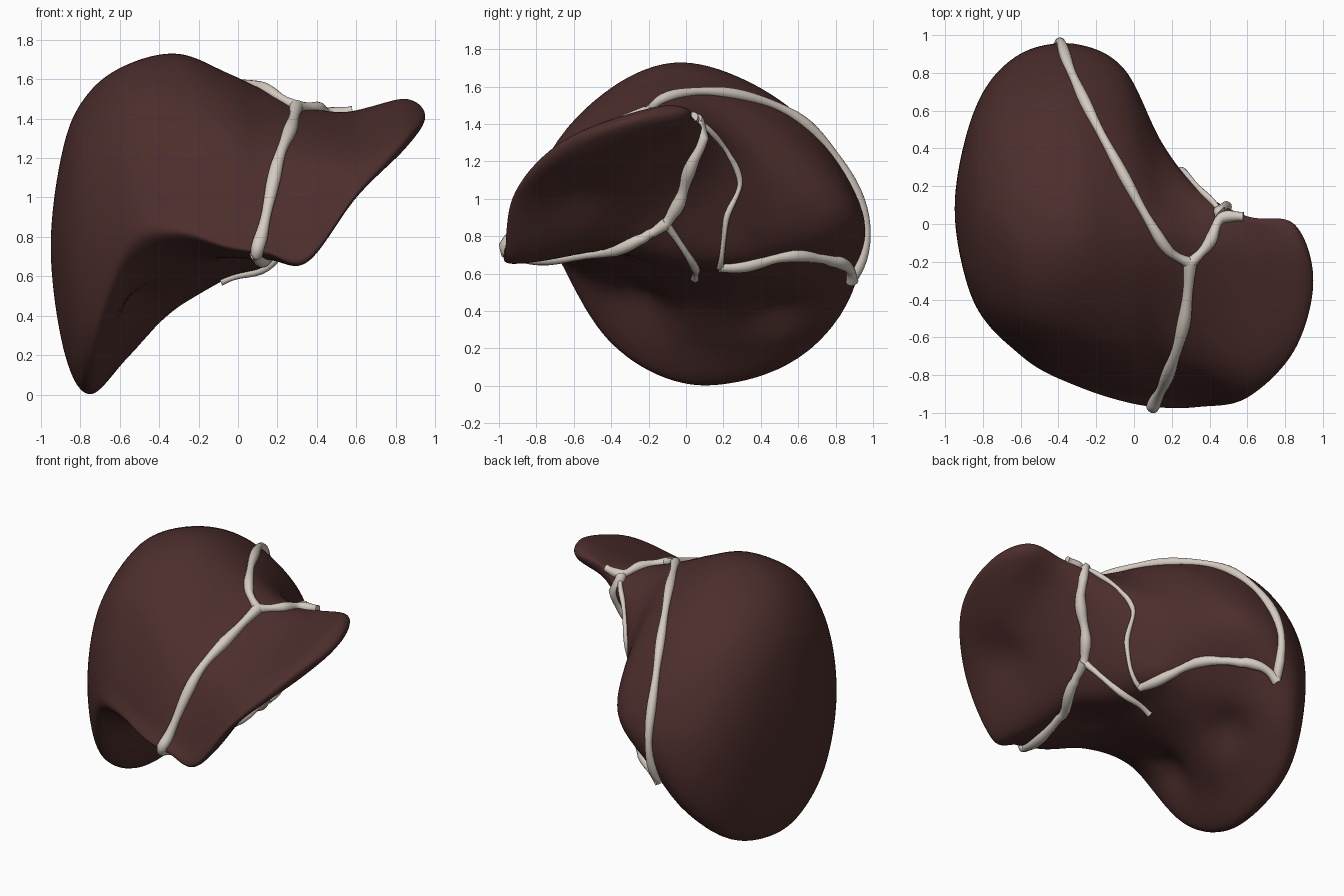
import bpy, bmesh, math
from mathutils import Vector
from mathutils.bvhtree import BVHTree

if "Cube" in bpy.data.objects:
    bpy.data.objects.remove(bpy.data.objects["Cube"])


def material(name, color):
    m = bpy.data.materials.new(name)
    m.diffuse_color = color
    m.use_nodes = True
    m.node_tree.nodes["Principled BSDF"].inputs["Base Color"].default_value = m.diffuse_color
    return m


def spline(a, b, c, d, t):
    return 0.5 * (2 * b + (c - a) * t + (2 * a - 5 * b + 4 * c - d) * t * t
                  + (3 * b - a - 3 * c + d) * t ** 3)


def sample(points, steps, closed=False):
    n = len(points)
    get = (lambda i: points[i % n]) if closed else (lambda i: points[max(0, min(n - 1, i))])
    out = []
    for i in range(n if closed else n - 1):
        out += [spline(get(i - 1), get(i), get(i + 1), get(i + 2), k / steps) for k in range(steps)]
    return out if closed else out + [points[-1]]


# Cross-sections at x: lower front, front, upper front, top, upper back, back, lower back, bottom
right_lobe = [
    (-0.88, (-.2, .4), (-.33, .75), (-.23, 1.12), (.08, 1.28), (.39, 1.12), (.5, .75), (.39, .37), (.06, .21)),
    (-0.75, (-.41, .24), (-.56, .75), (-.42, 1.29), (.02, 1.54), (.51, 1.34), (.77, .8), (.62, .19), (.07, .0)),
    (-0.55, (-.64, .65), (-.71, .95), (-.49, 1.47), (-.03, 1.68), (.55, 1.46), (.91, .87), (.79, .35), (.12, .21)),
    (-0.30, (-.75, .75), (-.82, .93), (-.56, 1.46), (-.03, 1.73), (.58, 1.46), (.95, .9), (.74, .57), (.2, .44)),
    (-0.05, (-.84, .71), (-.89, .85), (-.64, 1.36), (-.08, 1.63), (.45, 1.43), (.82, .97), (.58, .7), (.15, .59)),
    (0.15, (-.88, .69), (-.91, .82), (-.66, 1.26), (-.14, 1.53), (.17, 1.43), (.42, 1.1), (.34, .8), (.1, .66)),
]
left_lobe = [
    (0.35, (-.9, .67), (-.93, .8), (-.72, 1.2), (-.2, 1.44), (.05, 1.42), (.18, 1.27), (.06, 1.05), (-.25, .88)),
    (0.60, (-.86, 1.0), (-.9, 1.06), (-.72, 1.23), (-.25, 1.4), (-.03, 1.44), (.04, 1.42), (-.03, 1.3), (-.4, 1.09)),
    (0.85, (-.62, 1.25), (-.66, 1.3), (-.52, 1.38), (-.25, 1.47), (-.08, 1.5), (0, 1.46), (-.08, 1.38), (-.35, 1.28)),
]
tips = Vector((-.95, .08, .75)), Vector((.95, -.3, 1.41))

# Smooth rings, then smooth interpolation from tip to tip
RES, STEPS = 12, 12
rings = [sample([Vector((s[0], y, z)) for y, z in s[1:]], RES, True) for s in right_lobe + left_lobe]
N = len(rings[0])
opposite = lambda r: r[N // 2:] + r[:N // 2]
chain = [opposite(rings[0]), [tips[0]] * N] + rings + [[tips[1]] * N, opposite(rings[-1])]
loops = []
for i in range(1, len(chain) - 2):
    for k in range(STEPS):
        loops.append([spline(*(chain[i + o][j] for o in (-1, 0, 1, 2)), k / STEPS) for j in range(N)])
loops = loops[1:]

# Impressions pressed into the underside: centre, radius, push
impressions = [
    (Vector((-.42, .45, .42)), .18, Vector((-.05, 0, .06))),
    (Vector((-.48, -.25, .45)), .18, Vector((-.06, .02, .08))),
    (Vector((.55, -.62, 1.0)), .22, Vector((-.02, .02, .04))),
    (Vector((.05, -.45, .66)), .28, Vector((0, 0, .09))),
]


def dented(p, under):
    q = p.copy()
    for c, r, push in impressions:
        q += push * math.exp(-((p - c).length / r) ** 2 * 1.5) * under
    return q


# Liver body
bm = bmesh.new()
grid = []
for loop in loops:
    row = []
    for j, p in enumerate(loop):
        u = j / RES
        under = max(0.0, min(1.0, (u - 5.4) / .6, (8 - u) / .5))
        row.append(bm.verts.new(dented(p, under)))
    grid.append(row)
for a, b in zip(grid, grid[1:]):
    for j in range(N):
        k = (j + 1) % N
        bm.faces.new((a[j], a[k], b[k], b[j]))
for tip, row in ((tips[0], grid[0]), (tips[1], grid[-1])):
    v = bm.verts.new(tip)
    for j in range(N):
        bm.faces.new((v, row[j], row[(j + 1) % N]))
for _ in range(3):
    bmesh.ops.smooth_vert(bm, verts=bm.verts, factor=.5, use_axis_x=True, use_axis_y=True, use_axis_z=True)
bmesh.ops.recalc_face_normals(bm, faces=bm.faces)
bm.normal_update()
surface = BVHTree.FromBMesh(bm)
mesh = bpy.data.meshes.new("liver_body")
bm.to_mesh(mesh)
bm.free()
mesh.shade_smooth()
mesh.materials.append(material("liver_brown", (.072, .027, .025, 1)))
bpy.context.collection.objects.link(bpy.data.objects.new("liver_body", mesh))

# Ligaments: bands laid over the surface
pale = material("ligament_cream", (.66, .60, .53, 1))


def ligament(name, pts, radius, lift=.008):
    path = []
    for p in sample([Vector(p) for p in pts], 8):
        hit, normal, _, _ = surface.find_nearest(p)
        path.append(hit + normal * lift)
    cu = bpy.data.curves.new(name, 'CURVE')
    cu.dimensions = '3D'
    cu.bevel_depth, cu.bevel_resolution, cu.use_fill_caps = radius, 4, True
    sp = cu.splines.new('POLY')
    sp.points.add(len(path) - 1)
    for i, (pt, co) in enumerate(zip(sp.points, path)):
        pt.co = (*co, 1)
        pt.radius = 1 + .15 * math.cos(i * .7)
    cu.materials.append(pale)
    ob = bpy.data.objects.new(name, cu)
    bpy.context.collection.objects.link(ob)
    bpy.ops.object.select_all(action='DESELECT')
    ob.select_set(True)
    bpy.context.view_layer.objects.active = ob
    bpy.ops.object.convert(target='MESH')
    bpy.ops.object.shade_smooth_by_angle(angle=math.radians(50))


hub, back_hub, gate, tail = (.31, -.22, 1.5), (.46, .05, 1.4), (.25, -.12, .9), (.08, -.98, .66)
corner = (-.39, .93, .53)
ligament("falciform_ligament", [hub, (.27, -.5, 1.36), (.2, -.72, 1.15), (.13, -.9, .85), tail], .031)
ligament("upper_coronary_ligament", [hub, (.17, -.12, 1.55), (0, .17, 1.58), (-.2, .55, 1.48),
                                     (-.33, .8, 1.22), (-.39, .97, .85), corner], .027)
ligament("left_triangular_ligament", [hub, (.4, -.1, 1.46), (.46, .03, 1.43), (.58, .04, 1.44)], .028)
ligament("lower_coronary_ligament", [corner, (-.33, .8, .7), (-.17, .6, .78), (0, .4, .7),
                                     (.1, .18, .64)], .030)
ligament("caval_ligament", [(.1, .18, .64), (.2, .2, .9), (.27, .3, 1.1), (.35, .2, 1.3), back_hub], .015)
ligament("lesser_omentum", [back_hub, (.42, .0, 1.2), (.34, -.04, 1.02), gate], .032)
ligament("portal_fissure", [gate, (.13, .04, .67), (-.1, .05, .6)], .020)
ligament("round_ligament", [gate, (.2, -.3, .83), (.14, -.7, .76), tail], .030)
